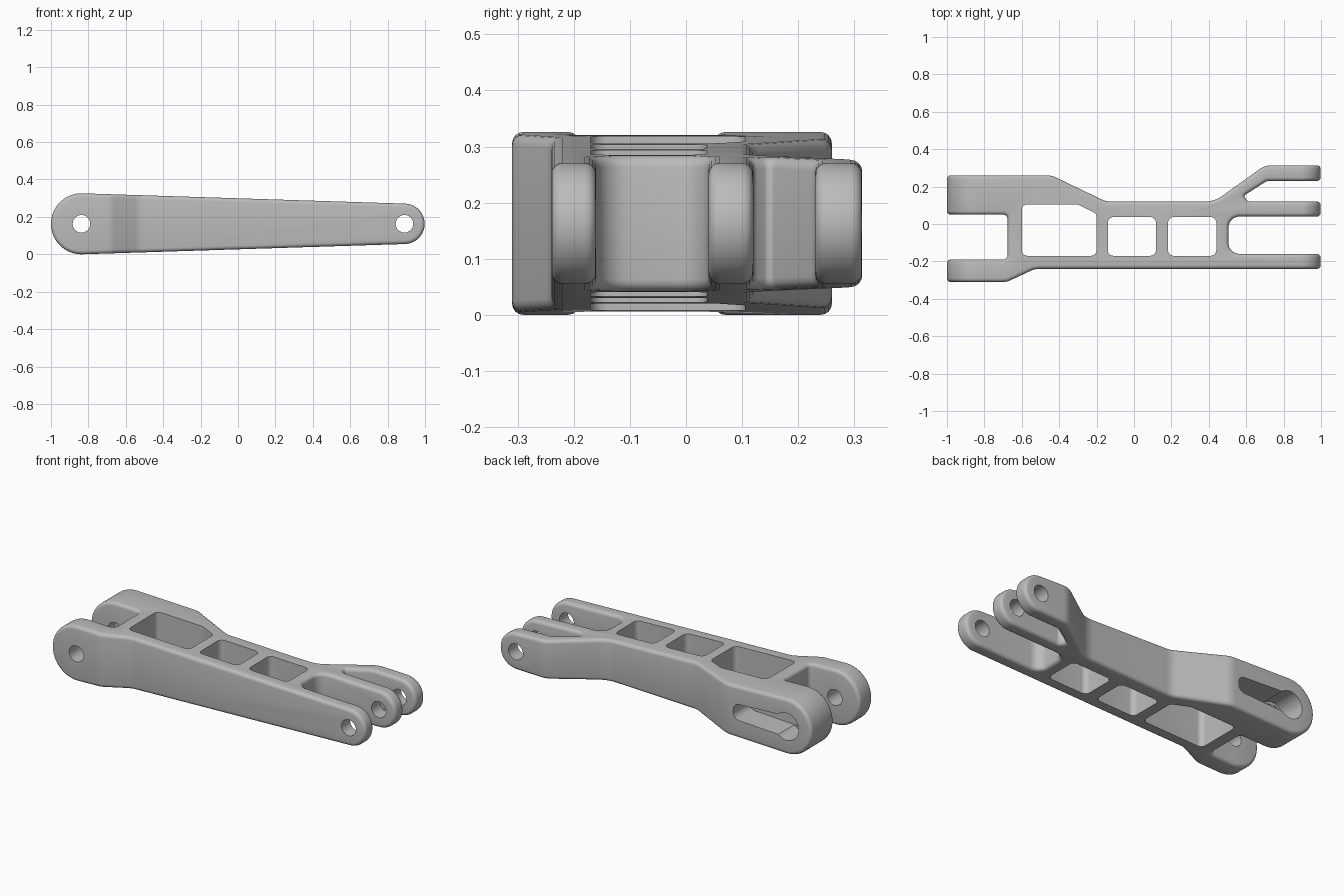
import bpy
import bmesh
import math
from mathutils import Vector

if "Cube" in bpy.data.objects:
    bpy.data.objects.remove(bpy.data.objects["Cube"])

MID = 0.163          # height of both pivot axes
REAR, TIP = -0.837, 0.89


def arc(x, y, r, start, end, steps):
    """Points along a circular arc, angles in degrees."""
    angles = [math.radians(start + (end - start) * k / steps) for k in range(steps + 1)]
    return [Vector((x + r * math.cos(a), y + r * math.sin(a))) for a in angles]


def fillet(corners, steps=8):
    """Round the corners (x, y, radius) of a closed outline."""
    out = []
    for i, (x, y, r) in enumerate(corners):
        p = Vector((x, y))
        if r == 0:
            out.append(p)
            continue
        u = (Vector(corners[i - 1][:2]) - p).normalized()
        v = (Vector(corners[(i + 1) % len(corners)][:2]) - p).normalized()
        half = math.acos(u.dot(v)) / 2
        reach = r / math.tan(half)
        c = p + (u + v).normalized() * (r / math.sin(half))
        a, b = p + u * reach - c, p + v * reach - c
        start = math.degrees(math.atan2(a.y, a.x))
        turn = math.degrees(math.atan2(a.x * b.y - a.y * b.x, a.dot(b)))
        out += arc(c.x, c.y, r, start, start + turn, steps)
    return out


def prism(name, pts, axis, lo, hi):
    """Closed solid from an outline, along z (plan) or y (side)."""
    bm = bmesh.new()
    rings = []
    for h in (lo, hi):
        rings.append([bm.verts.new((p.x, p.y, h) if axis == "z" else (p.x, h, p.y)) for p in pts])
    bottom, top = rings
    bm.faces.new(bottom[::-1])
    bm.faces.new(top)
    for i in range(len(pts)):
        bm.faces.new((bottom[i - 1], bottom[i], top[i], top[i - 1]))
    bmesh.ops.recalc_face_normals(bm, faces=bm.faces)
    mesh = bpy.data.meshes.new(name)
    bm.to_mesh(mesh)
    bm.free()
    obj = bpy.data.objects.new(name, mesh)
    bpy.context.scene.collection.objects.link(obj)
    return obj


def boolean(obj, cutter, operation):
    cutter.hide_render = True
    mod = obj.modifiers.new(cutter.name, "BOOLEAN")
    mod.operation, mod.solver, mod.object = operation, "EXACT", cutter


# Plan outline: rear fork, waist, three front lugs
plan = fillet([
    (-1.1, -.31, 0), (-.68, -.31, .1), (-.53, -.24, .1), (1.1, -.24, 0),
    (1.1, -.16, 0), (.505, -.16, .06), (.505, .04, .06), (1.1, .04, 0),
    (1.1, .12, 0), (.61, .12, .02), (.585, .15, .012), (.71, .23, .04),
    (1.1, .23, 0), (1.1, .314, 0), (.70, .314, .12), (.43, .12, .16),
    (-.15, .12, .12), (-.44, .26, .12), (-1.1, .26, 0), (-1.1, .05, 0),
    (-.675, .05, .025), (-.675, -.19, .025), (-1.1, -.19, 0)])
arm = prism("link_arm", plan, "z", -.1, .5)

# Tapered side profile with round ends
side = arc(REAR, MID, MID, 88.2, 271.8, 40) + arc(TIP, MID, .108, -88.2, 88.2, 32)
profile = prism("side_profile", side, "y", -.5, .5)
boolean(arm, profile, "INTERSECT")

# Soft outer edges
bevel = arm.modifiers.new("soft_edges", "BEVEL")
bevel.width, bevel.segments = .02, 4
bevel.limit_method, bevel.angle_limit = "ANGLE", math.radians(40)
bevel.use_clamp_overlap = False

# Lightening windows
windows = [
    [(-.6, -.17, .03), (-.2, -.17, .03), (-.2, .055, .03), (-.3, .105, .04), (-.6, .105, .03)],
    [(-.14, -.17, .03), (.117, -.17, .03), (.117, .037, .03), (-.14, .037, .03)],
    [(.182, -.17, .03), (.44, -.17, .03), (.44, .037, .03), (.182, .037, .03)]]
cutters = [prism("window_cutter", fillet(w), "z", -.2, .6) for w in windows]

# Pocket in the outer face of the thick rear arm, with a round seat at the pivot
slot = fillet([(-.9, MID - .065, .05), (-.49, MID - .045, .04),
               (-.49, MID + .045, .04), (-.9, MID + .065, .05)])
cutters.append(prism("pocket_cutter", slot, "y", .11, .4))
cutters.append(prism("seat_cutter", arc(REAR, MID, .08, 0, 350, 35), "y", .112, .41))

# Pivot holes
for x in (REAR, TIP):
    cutters.append(prism("pivot_cutter", arc(x, MID, .047, 0, 348.75, 31), "y", -.6, .6))
for c in cutters:
    boolean(arm, c, "DIFFERENCE")

# Freeze the modifiers and drop the cutters
final = bpy.data.meshes.new_from_object(arm.evaluated_get(bpy.context.evaluated_depsgraph_get()))
arm.modifiers.clear()
arm.data = final
for c in [profile] + cutters:
    bpy.data.objects.remove(c)

# Plain grey metal
grey = bpy.data.materials.new("plain_grey")
grey.use_nodes = True
grey.diffuse_color = (.5, .5, .5, 1)
grey.node_tree.nodes["Principled BSDF"].inputs["Base Color"].default_value = (.5, .5, .5, 1)
final.materials.clear()
final.materials.append(grey)

bpy.ops.object.select_all(action="DESELECT")
arm.select_set(True)
bpy.context.view_layer.objects.active = arm
bpy.ops.object.shade_smooth_by_angle(angle=math.radians(35))
